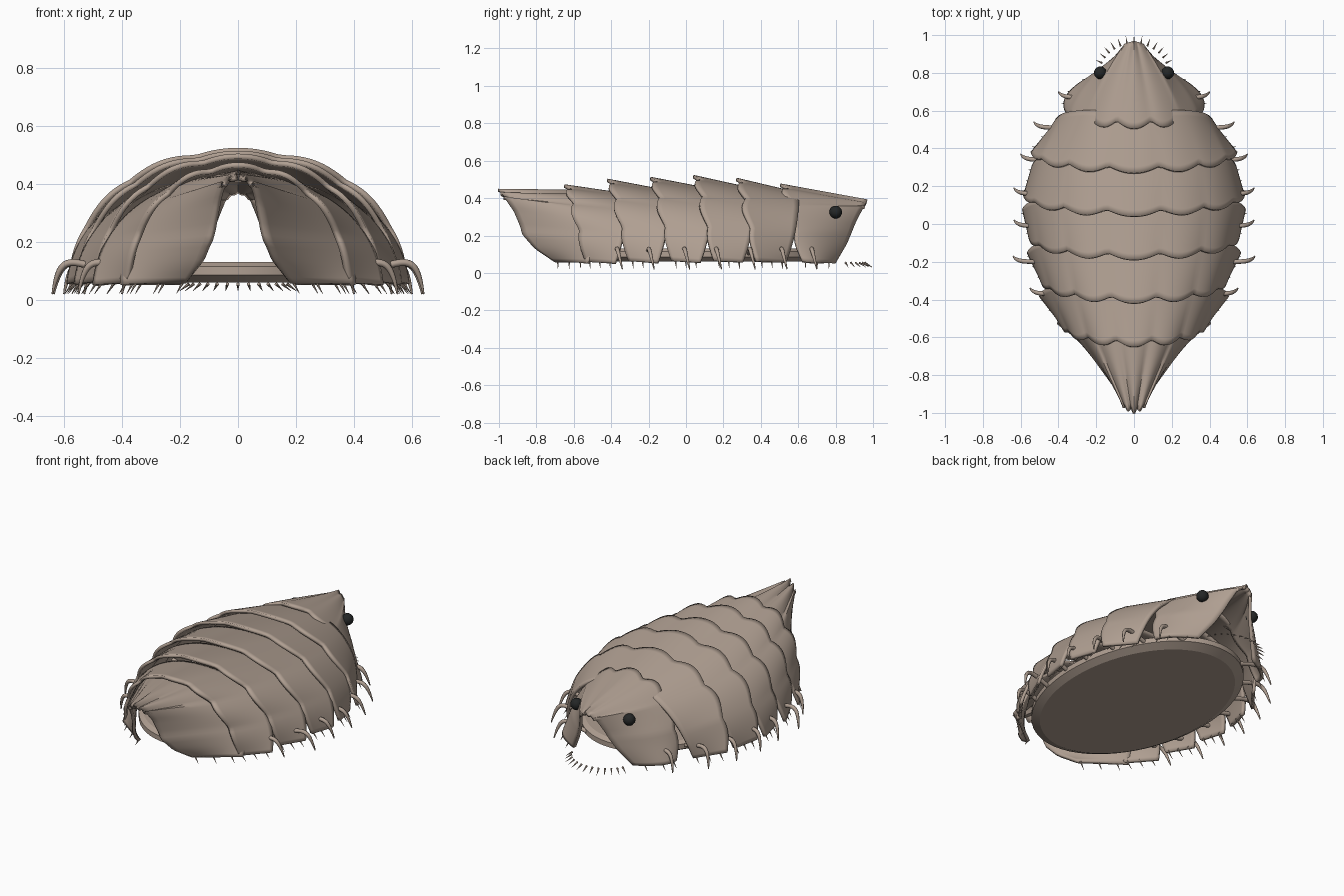
import bpy, bmesh, math
from mathutils import Vector

if "Cube" in bpy.data.objects:
    bpy.data.objects.remove(bpy.data.objects["Cube"])


def material(name, rgb):
    m = bpy.data.materials.new(name)
    m.diffuse_color = (*rgb, 1)
    m.use_nodes = True
    m.node_tree.nodes["Principled BSDF"].inputs["Base Color"].default_value = m.diffuse_color
    return m


SHELL = material("taupe shell", (0.43, 0.345, 0.285))
BLACK = material("eye black", (0.018, 0.02, 0.02))


def finish(bm, name, mat, angle=35):
    me = bpy.data.meshes.new(name)
    bm.to_mesh(me)
    bm.free()
    me.shade_smooth()
    me.set_sharp_from_angle(angle=math.radians(angle))
    me.materials.append(mat)
    ob = bpy.data.objects.new(name, me)
    bpy.context.collection.objects.link(ob)
    return ob


def sheet(name, point, nu=72, nv=10, thick=0.018):
    """Thin curved plate from point(t, v): t is -1..1 across, v is 0..1 along +y."""
    bm = bmesh.new()
    rows = [[bm.verts.new(point(2 * i / nu - 1, j / nv)) for i in range(nu + 1)]
            for j in range(nv + 1)]
    for a, b in zip(rows, rows[1:]):
        for i in range(nu):
            bm.faces.new((a[i], a[i + 1], b[i + 1], b[i]))
    ob = finish(bm, name, SHELL)
    mod = ob.modifiers.new("thickness", 'SOLIDIFY')
    mod.thickness = thick
    mod.offset = -1


def arch(t, w, h):
    """Point on a slightly squared arch, ending just above the ground."""
    a = t * 1.47
    x = w * math.copysign(abs(math.sin(a)) ** 0.91, a)
    return x, h * math.cos(a) ** 0.91


def lobe(t):
    """Scalloped ridges, strongest along the back."""
    return abs(math.cos(t * 1.47 * 7.2)) * math.cos(t * 1.47) ** 0.6


def along(pts, t):
    """Piecewise interpolation of (t, x, y, z) rows."""
    for p, q in zip(pts, pts[1:]):
        if t <= q[0] + 1e-9:
            f = (t - p[0]) / (q[0] - p[0])
            return Vector(p[1:]).lerp(Vector(q[1:]), f)


# Overlapping body plates: rear y, rear and front half width, rear and front height
BODY = [(-0.615, 0.385, 0.505, 0.46, 0.425), (-0.385, 0.495, 0.57, 0.49, 0.44),
        (-0.155, 0.56, 0.595, 0.50, 0.45), (0.075, 0.59, 0.545, 0.51, 0.45),
        (0.305, 0.55, 0.425, 0.495, 0.43)]


def body_point(t, v, y0, w0, w1, h0, h1):
    r = lobe(t)
    x, z = arch(t, w0 + (w1 - w0) * v, h0 + (h1 - h0) * v)
    rear = y0 + 0.08 * t * t - 0.035 * r
    front = y0 + 0.30 - 0.07 * t ** 4
    z = max(z, 0.05) + 0.014 * r * (1 - v)
    return x, rear + (front - rear) * v, z


for n, spec in enumerate(BODY):
    sheet(f"body_plate_{n + 1}", lambda t, v, s=spec: body_point(t, v, *s))

# Tail plate: pleated, drawn to a narrow tip with an open rear
TAIL = [(0, 0, -0.985, 0.43), (0.5, 0.055, -0.965, 0.40), (0.65, 0.075, -0.91, 0.32),
        (0.8, 0.10, -0.87, 0.20), (0.9, 0.13, -0.80, 0.12), (1, 0.18, -0.70, 0.055)]


def tail_point(t, v):
    tip = along(TAIL, abs(t))
    tip.x = math.copysign(tip.x, t)
    x, z = arch(t, 0.41, 0.435)
    p = tip.lerp(Vector((x, -0.45 - 0.08 * t ** 4, max(z, 0.05))), v)
    r = lobe(t)
    p.z += 0.02 * r * (1 - 0.6 * v)
    p.y -= 0.02 * r * (1 - v)
    return p


sheet("tail_plate", tail_point, nv=14)

# Head plate: scalloped rear edge fanning from a narrow open snout
HEAD = [(0, 0, 0.97, 0.385), (0.5, 0.05, 0.955, 0.355), (0.7, 0.09, 0.90, 0.25),
        (0.85, 0.135, 0.86, 0.15), (1, 0.20, 0.80, 0.05)]


def head_point(t, v):
    tip = along(HEAD, abs(t))
    tip.x = math.copysign(tip.x, t)
    r = lobe(t)
    x, z = arch(t, 0.375, 0.462)
    rear = Vector((x, 0.545 + 0.08 * t * t - 0.04 * r, max(z, 0.05)))
    p = rear.lerp(tip, v)
    p.x += 0.05 * 4 * v * (1 - v) * math.sin(t * 1.47) * abs(t)
    p.z += 0.016 * r * (1 - 0.5 * v)
    return p


sheet("head_plate", head_point, nv=14)

# Flat oval underside with a chamfered rim
bm = bmesh.new()
rings = []
for k, z in ((0.92, 0.06), (1.0, 0.085), (1.0, 0.115), (0.96, 0.13)):
    rings.append([bm.verts.new((0.48 * k * math.cos(i * math.tau / 64),
                                0.03 + 0.71 * k * math.sin(i * math.tau / 64), z))
                  for i in range(64)])
for a, b in zip(rings, rings[1:]):
    for i in range(64):
        bm.faces.new((a[i], a[(i + 1) % 64], b[(i + 1) % 64], b[i]))
bm.faces.new(rings[0][::-1])
bm.faces.new(rings[-1])
finish(bm, "belly", SHELL, 20)

# Eyes
for side, s in (("left", -1), ("right", 1)):
    bm = bmesh.new()
    bmesh.ops.create_uvsphere(bm, u_segments=20, v_segments=12, radius=0.034)
    bmesh.ops.translate(bm, verts=bm.verts, vec=(0.178 * s, 0.80, 0.325))
    finish(bm, f"eye_{side}", BLACK, 60)

# Hooked legs: y position and outer reach, mirrored
LEGS = [(0.68, 0.40), (0.52, 0.53), (0.35, 0.60), (0.17, 0.635),
        (0.0, 0.635), (-0.19, 0.64), (-0.36, 0.55)]
for n, (y, reach) in enumerate(LEGS):
    for side, s in (("left", -1), ("right", 1)):
        cu = bpy.data.curves.new("leg", 'CURVE')
        cu.dimensions = '3D'
        cu.bevel_depth = 0.012
        cu.bevel_resolution = 2
        cu.use_fill_caps = True
        sp = cu.splines.new('NURBS')
        path = [(-0.22, -0.02, 0.09, 1), (-0.12, -0.01, 0.12, 1), (-0.05, -0.01, 0.145, 1),
                (-0.015, 0.0, 0.10, 0.9), (0.0, 0.02, 0.02, 0.25)]
        sp.points.add(len(path) - 1)
        for pt, (dx, dy, z, r) in zip(sp.points, path):
            pt.co = ((reach + dx) * s, y + dy, z, 1)
            pt.radius = r
        sp.order_u = 4
        sp.use_endpoint_u = True
        cu.materials.append(SHELL)
        ob = bpy.data.objects.new(f"leg_{side}_{n + 1}", cu)
        bpy.context.collection.objects.link(ob)


def spines(name, items):
    """Tiny cones given by (base, tip)."""
    bm = bmesh.new()
    for base, tip in items:
        base, tip = Vector(base), Vector(tip)
        d = tip - base
        res = bmesh.ops.create_cone(bm, cap_ends=True, segments=6, radius1=0.006,
                                    radius2=0.0005, depth=d.length)
        vs = res["verts"]
        bmesh.ops.rotate(bm, verts=vs, matrix=d.to_track_quat('Z', 'Y').to_matrix())
        bmesh.ops.translate(bm, verts=vs, vec=(base + tip) / 2)
    finish(bm, name, SHELL)


# Spines under the plate rims
rim = []
for s in (-1, 1):
    for spec in BODY:
        for v in (0.15, 0.5, 0.85):
            x, y, z = body_point(s * 1.0, v, *spec)
            rim.append(((x - 0.02 * s, y, 0.065), (x + 0.01 * s, y + 0.005, 0.02)))
    for v in (0.1, 0.45, 0.8):
        for f in (tail_point, head_point):
            x, y, z = f(s * 1.0, v)
            rim.append(((x - 0.015 * s, y, 0.065), (x + 0.01 * s, y, 0.02)))
spines("rim_spines", rim)

# Arc of spines ahead of the snout
front = []
for i in range(13):
    a = math.radians(20 + i * 140 / 12)
    c, q = math.cos(a), math.sin(a)
    front.append(((0.18 * c, 0.80 + 0.155 * q, 0.055), (0.215 * c, 0.80 + 0.198 * q, 0.03)))
spines("snout_spines", front)
